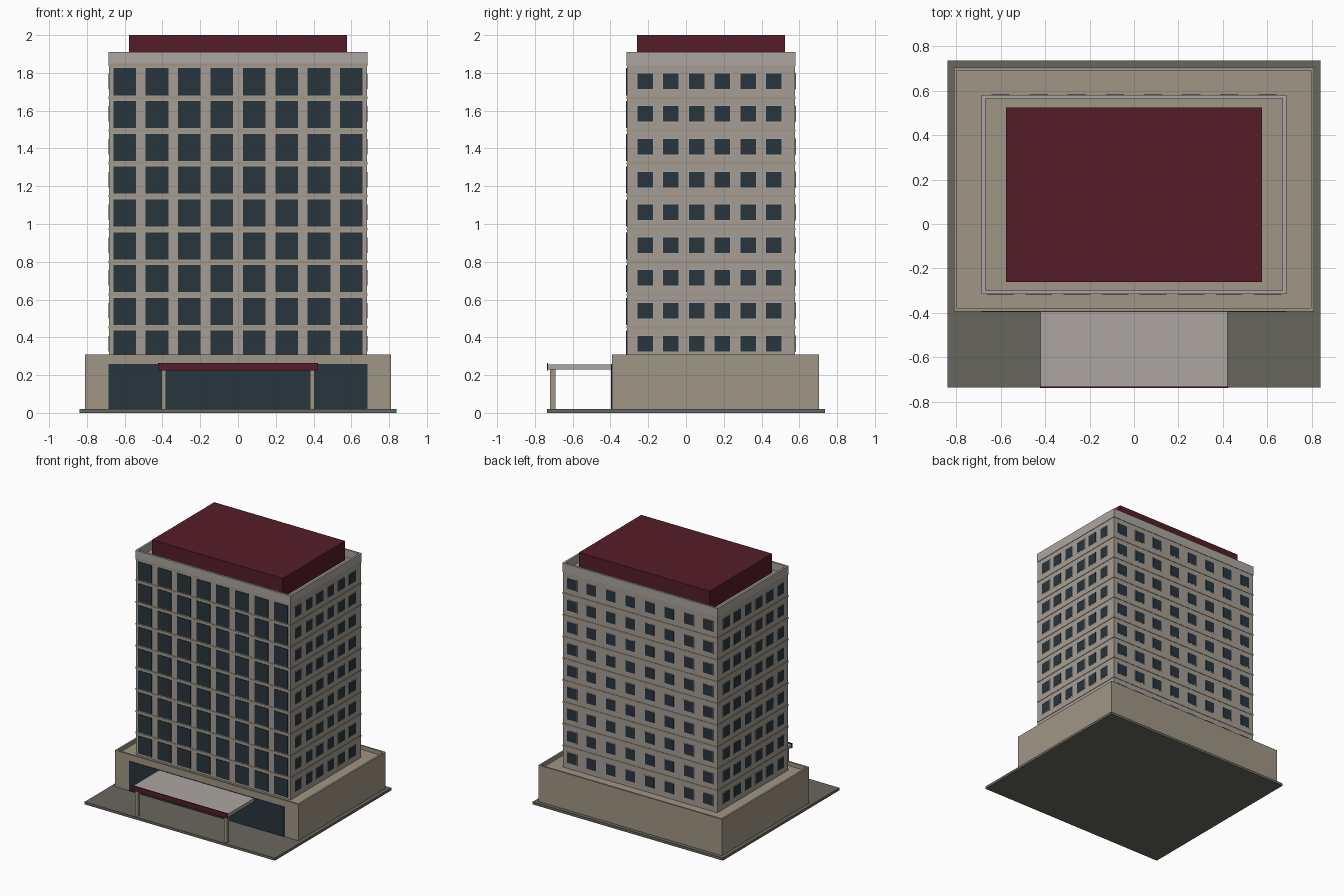
import bpy, bmesh

if "Cube" in bpy.data.objects:
    bpy.data.objects.remove(bpy.data.objects["Cube"])


def mat(name, hexcol):
    m = bpy.data.materials.new(name)
    c = [int(hexcol[i:i + 2], 16) / 255 for i in (0, 2, 4)]
    m.diffuse_color = [((v + 0.055) / 1.055) ** 2.4 if v > 0.04 else v / 12.92 for v in c] + [1]
    m.use_nodes = True
    m.node_tree.nodes["Principled BSDF"].inputs["Base Color"].default_value = m.diffuse_color
    return m


PAVING = mat("paving", "69675D")
STONE = mat("stone", "A09685")
WALL = mat("wall", "A59E94")
TRIM = mat("trim", "ACA6A0")
RED = mat("dark_red", "551D28")
GLASS = mat("glass", "28353D")


def boxes(name, spans, material):
    """One object from boxes given as (x0, x1, y0, y1, z0, z1)."""
    bm = bmesh.new()
    for x0, x1, y0, y1, z0, z1 in spans:
        vs = bmesh.ops.create_cube(bm, size=1)["verts"]
        bmesh.ops.scale(bm, vec=(x1 - x0, y1 - y0, z1 - z0), verts=vs)
        bmesh.ops.translate(bm, vec=((x0 + x1) / 2, (y0 + y1) / 2, (z0 + z1) / 2), verts=vs)
    me = bpy.data.meshes.new(name)
    bm.to_mesh(me)
    bm.free()
    me.materials.append(material)
    ob = bpy.data.objects.new(name, me)
    bpy.context.collection.objects.link(ob)
    return ob


def ring(name, x, y0, y1, z0, z1, t, material):
    """Rectangular parapet of thickness t."""
    return boxes(name, [(-x, x, y0, y0 + t, z0, z1), (-x, x, y1 - t, y1, z0, z1),
                        (-x, -x + t, y0 + t, y1 - t, z0, z1),
                        (x - t, x, y0 + t, y1 - t, z0, z1)], material)


TX, TY0, TY1 = 0.682, -0.313, 0.578      # tower footprint
FLOORS, STEP = 9, 0.1737

# Ground slab and podium
boxes("ground_slab", [(-0.84, 0.84, -0.735, 0.735, 0, 0.02)], PAVING)
boxes("podium", [(-0.81, 0.81, -0.393, 0.705, 0.02, 0.28)], STONE)
ring("podium_parapet", 0.81, -0.393, 0.705, 0.28, 0.31, 0.014, STONE)
boxes("lobby_glass", [(-0.685, 0.685, -0.397, -0.385, 0.02, 0.258)], GLASS)

# Entrance canopy
boxes("canopy_roof", [(-0.42, 0.42, -0.73, -0.393, 0.23, 0.256)], TRIM)
boxes("canopy_fascia", [(-0.424, 0.424, -0.737, -0.73, 0.225, 0.264)], RED)
boxes("canopy_posts", [(s * 0.393 - 0.013, s * 0.393 + 0.013, -0.72, -0.692, 0.02, 0.23)
                       for s in (-1, 1)], STONE)

# Tower, roof parapet and penthouse
boxes("tower", [(-TX, TX, TY0, TY1, 0.28, 1.84)], WALL)
ring("roof_parapet", 0.685, -0.316, 0.581, 1.84, 1.91, 0.016, TRIM)
boxes("penthouse", [(-0.577, 0.577, -0.26, 0.525, 1.84, 2.0)], RED)

# Floor ledges
boxes("floor_ledges", [(-TX - 0.003, TX + 0.003, TY0 - 0.003, TY1 + 0.003,
                        0.447 + i * STEP, 0.459 + i * STEP) for i in range(FLOORS)], STONE)

# Windows: large on the front, small on the sides and back
xs = [(i - 3.5) * 0.1715 for i in range(8)]
ys = [-0.217 + i * 0.1365 for i in range(6)]
front, frames, glass = [], [], []
for f in range(FLOORS):
    top = 0.435 + f * STEP
    zc = 0.367 + f * STEP
    front += [(x - 0.06, x + 0.06, TY0 - 0.004, TY0 + 0.01, max(top - 0.143, 0.295), top) for x in xs]
    for dest, h, out in ((frames, 0.0455, 0.002), (glass, 0.041, 0.004)):
        dest += [(x - h, x + h, TY1 - 0.01, TY1 + out, zc - h, zc + h) for x in xs]
        for y in ys:
            dest += [(TX - 0.01, TX + out, y - h, y + h, zc - h, zc + h),
                     (-TX - out, -TX + 0.01, y - h, y + h, zc - h, zc + h)]
boxes("front_windows", front, GLASS)
boxes("window_frames", frames, TRIM)
boxes("side_and_back_windows", glass, GLASS)
